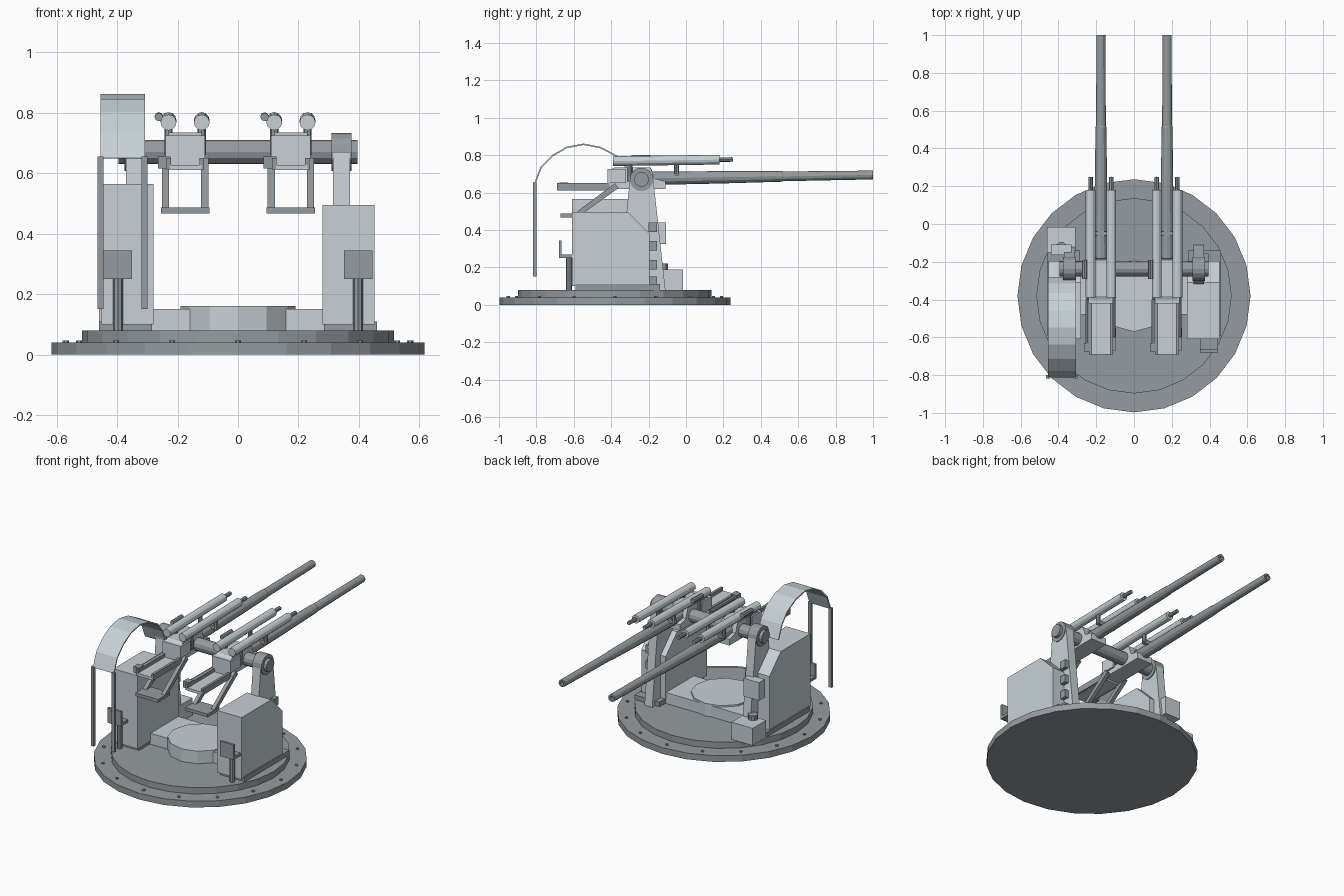
import bpy, bmesh, math
from mathutils import Vector

if "Cube" in bpy.data.objects:
    bpy.data.objects.remove(bpy.data.objects["Cube"])


def paint(name, rgb):
    m = bpy.data.materials.new(name)
    m.diffuse_color = (*rgb, 1)
    m.use_nodes = True
    m.node_tree.nodes["Principled BSDF"].inputs["Base Color"].default_value = m.diffuse_color
    return m


LIGHT = paint("light_grey_paint", (0.57, 0.64, 0.67))
DARK = paint("dark_steel", (0.30, 0.33, 0.35))


def finish(name, bm, mat):
    bmesh.ops.recalc_face_normals(bm, faces=bm.faces)
    me = bpy.data.meshes.new(name)
    bm.to_mesh(me)
    bm.free()
    me.materials.append(mat)
    ob = bpy.data.objects.new(name, me)
    bpy.context.collection.objects.link(ob)
    return ob


def profile(name, x0, x1, pts, mat=LIGHT):
    """Extrude a (y, z) outline from x0 to x1."""
    bm = bmesh.new()
    a = [bm.verts.new((x0, y, z)) for y, z in pts]
    b = [bm.verts.new((x1, y, z)) for y, z in pts]
    bm.faces.new(a)
    bm.faces.new(b)
    for i in range(len(pts)):
        j = (i + 1) % len(pts)
        bm.faces.new((a[i], a[j], b[j], b[i]))
    return finish(name, bm, mat)


def box(name, x0, x1, y0, y1, z0, z1, mat=LIGHT):
    return profile(name, x0, x1, [(y0, z0), (y1, z0), (y1, z1), (y0, z1)], mat)


def lathe(name, start, end, rings, n=12, mat=DARK):
    """Closed turned part along start-end; rings are (fraction, radius)."""
    bm = bmesh.new()
    s, e = Vector(start), Vector(end)
    q = (e - s).to_track_quat('Z', 'Y')
    loops = []
    for t, r in rings:
        loops.append([bm.verts.new(s.lerp(e, t) + q @ Vector(
            (r * math.cos(k * math.tau / n), r * math.sin(k * math.tau / n), 0)))
            for k in range(n)])
    for a, b in zip(loops, loops[1:]):
        for k in range(n):
            bm.faces.new((a[k], a[(k + 1) % n], b[(k + 1) % n], b[k]))
    bm.faces.new(loops[0])
    bm.faces.new(loops[-1])
    return finish(name, bm, mat)


def rod(name, start, end, r, n=12, mat=DARK):
    return lathe(name, start, end, [(0, r), (1, r)], n, mat)


# Round base with bolts
CY = -0.38
rod("base_ring", (0, CY, 0), (0, CY, 0.04), 0.617, 24)
rod("turntable", (0, CY, 0.04), (0, CY, 0.08), 0.517, 24)
for k in range(16):
    a = k * math.tau / 16
    x, y = 0.57 * math.cos(a), CY + 0.57 * math.sin(a)
    rod("base_bolt", (x, y, 0.038), (x, y, 0.047), 0.01, 6)

# Centre platform and cross beam
rod("centre_platform", (0, CY, 0.08), (0, CY, 0.16), 0.19, 12, LIGHT)
box("cross_beam", -0.29, 0.29, -0.48, -0.2, 0.08, 0.15)

# Cabinets, plinths, trunnion supports and pedals on both sides
for s, side, top in ((-1, "left", 0.565), (1, "right", 0.495)):
    profile(side + "_cabinet", s * 0.28, s * 0.452,
            [(-0.61, 0.1), (-0.195, 0.1), (-0.195, top - 0.115),
             (-0.31, top), (-0.61, top)])
    box(side + "_plinth", s * 0.285, s * 0.46, -0.59, -0.14, 0.08, 0.11, DARK)
    profile(side + "_support", s * 0.315, s * 0.37,
            [(-0.36, 0.08), (-0.11, 0.08), (-0.175, 0.67), (-0.30, 0.67)])
    rod(side + "_trunnion_cap", (s * 0.31, -0.238, 0.67), (s * 0.375, -0.238, 0.67), 0.063, 16)
    profile(side + "_pedal", s * 0.35, s * 0.445,
            [(-0.61, 0.25), (-0.61, 0.268), (-0.665, 0.268), (-0.665, 0.345),
             (-0.68, 0.345), (-0.68, 0.25)], DARK)
    rod(side + "_pedal_post", (s * 0.397, -0.625, 0.08), (s * 0.397, -0.625, 0.25), 0.016, 8)
for z in (0.10, 0.19, 0.29, 0.39):
    box("support_step", 0.365, 0.395, -0.2, -0.155, z, z + 0.05, DARK)
rod("trunnion_shaft", (-0.395, -0.238, 0.67), (0.395, -0.238, 0.67), 0.04, 12)

# Front boxes on the left
box("front_box", -0.46, -0.31, -0.15, -0.015, 0.08, 0.19)
rod("front_box_motor", (-0.385, -0.125, 0.19), (-0.385, -0.125, 0.22), 0.03, 10)
box("junction_box", -0.44, -0.33, -0.165, -0.108, 0.325, 0.44)

# Curved guard and its posts
arch = [(-0.812, 0.65), (-0.778, 0.737), (-0.714, 0.802), (-0.639, 0.845),
        (-0.548, 0.862), (-0.457, 0.845), (-0.366, 0.797), (-0.315, 0.735), (-0.28, 0.65)]
c = Vector((-0.548, 0.6))
inner = [tuple(Vector(p) + (c - Vector(p)).normalized() * 0.008) for p in reversed(arch)]
profile("curved_guard", -0.455, -0.308, arch + inner)
for x in (-0.455, -0.31):
    box("guard_post", x - 0.01, x + 0.01, -0.818, -0.8, 0.15, 0.655, DARK)

# Twin guns, identical and side by side
for gx in (-0.175, 0.175):
    lathe("barrel", (gx, -0.25, 0.675), (gx, 1.0, 0.694),
          [(0, 0.036), (0.35, 0.033), (0.61, 0.0285), (0.615, 0.026),
           (1, 0.0235), (1, 0.012), (0.96, 0.012)])
    rod("barrel_collar", (gx, -0.3, 0.672), (gx, -0.18, 0.674), 0.05)
    profile("receiver", gx - 0.055, gx + 0.055,
            [(-0.42, 0.62), (-0.11, 0.62), (-0.11, 0.66), (-0.17, 0.675),
             (-0.19, 0.735), (-0.38, 0.735), (-0.42, 0.715)])
    box("receiver_plate", gx - 0.065, gx + 0.065, -0.42, -0.32, 0.65, 0.725)
    # Loading tray with side rails and knob
    box("tray", gx - 0.05, gx + 0.055, -0.69, -0.41, 0.61, 0.628)
    for x in (-0.055, 0.055):
        box("tray_rail", gx + x - 0.008, gx + x + 0.008, -0.69, -0.41, 0.612, 0.65, DARK)
    rod("cocking_rod", (gx - 0.07, -0.65, 0.637), (gx - 0.07, -0.4, 0.637), 0.012, 8)
    box("cocking_knob", gx - 0.09, gx - 0.048, -0.675, -0.63, 0.615, 0.655, DARK)
    # Recoil cylinders, posts and hanger struts
    for s in (-1, 1):
        x, h = gx + s * 0.055, gx + s * 0.065
        rod("recoil_cylinder", (x, -0.39, 0.768), (x, 0.18, 0.776), 0.026, 12, LIGHT)
        rod("recoil_rod", (x, 0.17, 0.776), (x, 0.25, 0.777), 0.012, 8)
        rod("recoil_post_rear", (x, -0.3, 0.66), (x, -0.3, 0.765), 0.014, 8)
        rod("recoil_post_front", (x, -0.05, 0.7), (x, -0.05, 0.765), 0.013, 8)
        profile("hanger_strut", h - 0.012, h + 0.012,
                [(-0.6, 0.485), (-0.57, 0.475), (-0.36, 0.625), (-0.38, 0.65)], DARK)
    box("recoil_yoke", gx - 0.065, gx + 0.065, -0.06, -0.04, 0.69, 0.715, DARK)
    rod("sight_tube", (gx - 0.087, -0.29, 0.786), (gx - 0.087, -0.19, 0.788), 0.014, 8)
    box("hanger_plate", gx - 0.08, gx + 0.08, -0.67, -0.55, 0.467, 0.487, DARK)
